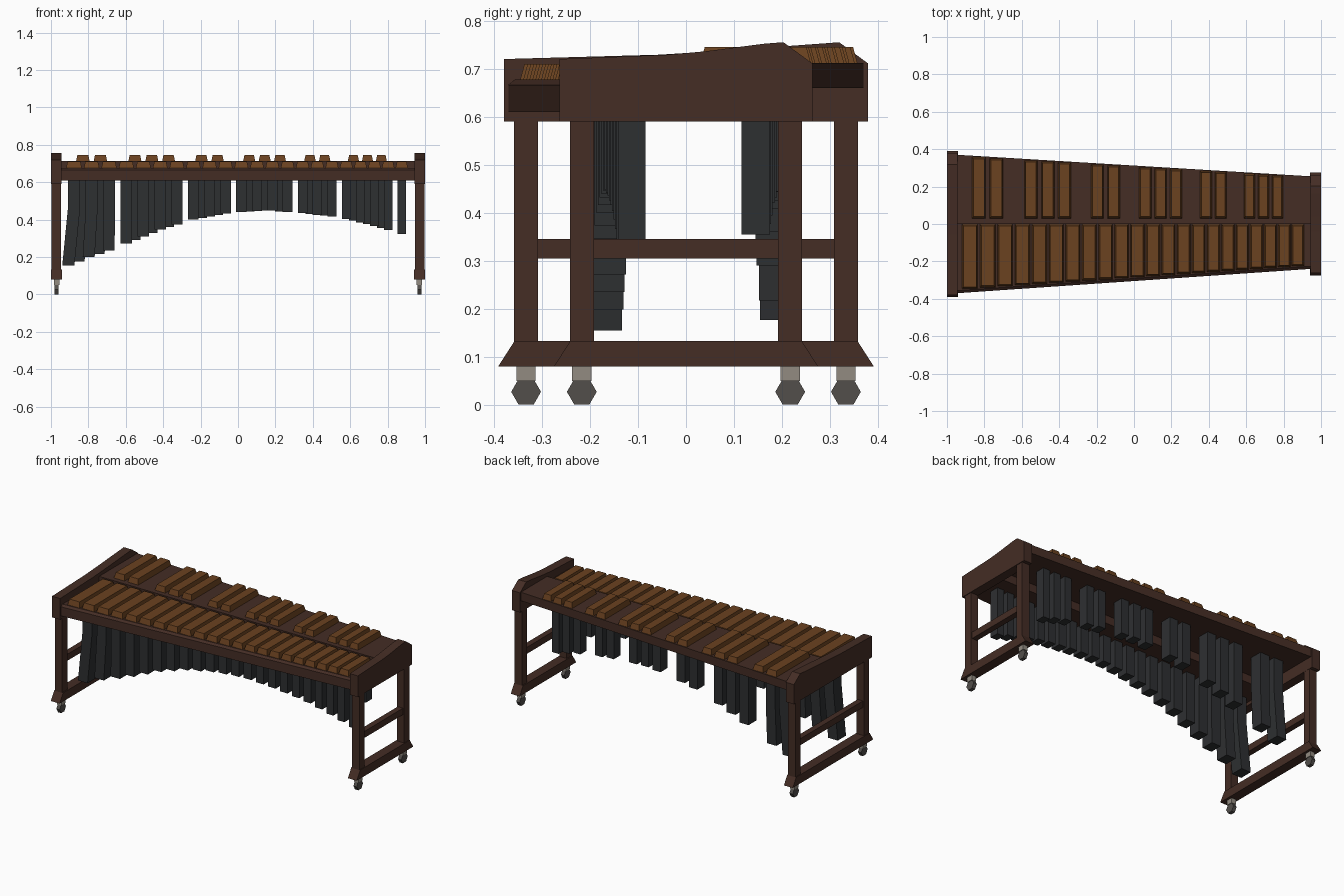
import bpy
import bmesh
import math

if "Cube" in bpy.data.objects:
    bpy.data.objects.remove(bpy.data.objects["Cube"], do_unlink=True)


def material(name, rgb):
    m = bpy.data.materials.new(name)
    m.use_nodes = True
    m.diffuse_color = (*rgb, 1)
    m.node_tree.nodes["Principled BSDF"].inputs["Base Color"].default_value = (*rgb, 1)
    return m


frame = material("dark brown wood", (0.058, 0.026, 0.018))
wood = material("warm bar wood", (0.145, 0.054, 0.014))
pipe = material("charcoal metal", (0.027, 0.029, 0.031))
rubber = material("grey wheel", (0.085, 0.077, 0.07))
steel = material("pale steel", (0.29, 0.26, 0.22))


def loft(bm, rings):
    """Skin a stack of matching rings and cap both ends."""
    rows = [[bm.verts.new(p) for p in ring] for ring in rings]
    n = len(rows[0])
    for a, b in zip(rows, rows[1:]):
        for i in range(n):
            j = (i + 1) % n
            bm.faces.new((a[i], a[j], b[j], b[i]))
    bm.faces.new(rows[0][::-1])
    bm.faces.new(rows[-1])


def finish(name, bm, mat):
    bmesh.ops.recalc_face_normals(bm, faces=bm.faces)
    mesh = bpy.data.meshes.new(name)
    bm.to_mesh(mesh)
    bm.free()
    mesh.materials.append(mat)
    ob = bpy.data.objects.new(name, mesh)
    bpy.context.collection.objects.link(ob)
    return ob


def rect(x0, x1, y0, y1, z):
    return [(x0, y0, z), (x1, y0, z), (x1, y1, z), (x0, y1, z)]


def box(name, x, y, z, mat):
    bm = bmesh.new()
    loft(bm, [rect(*x, *y, h) for h in z])
    return finish(name, bm, mat)


def prism(name, profile, x0, x1, mat):
    """Extrude a (y, z) outline along x."""
    bm = bmesh.new()
    loft(bm, [[(x, y, z) for y, z in profile] for x in (x0, x1)])
    return finish(name, bm, mat)


def lerp(a, b, t):
    return a + (b - a) * t


def front_edge(x):
    return lerp(-0.37, -0.24, (x + 0.945) / 1.89)


def back_edge(x):
    return lerp(0.37, 0.255, (x + 0.945) / 1.89)


# End frames: panel, legs, stretcher, foot and castors
for side, label, leg, out in ((-1, "right", 0.333, 0.379), (1, "left", 0.217, 0.263)):
    inner, outer = sorted((side * 0.945, side * 1.0))
    panel = [(-out, 0.59), (out, 0.59), (out, 0.711), (out - 0.06, 0.755),
             (out - 0.1, 0.752), (out * 0.15, 0.736), (-out * 0.15, 0.729), (-out, 0.72)]
    prism(label + "_end_panel", panel, inner, outer, frame)
    foot = leg + 0.024
    prism(label + "_foot", [(-foot - 0.034, 0.08), (foot + 0.034, 0.08),
                            (foot, 0.133), (-foot, 0.133)],
          *sorted((side * 0.94, side * 1.0)), frame)
    xs = sorted((side * 0.946, side * 0.996))
    mid = side * 0.97
    box(label + "_stretcher", (mid - 0.018, mid + 0.018), (-leg, leg), (0.305, 0.345), frame)
    for s, place in ((-1, "front"), (1, "back")):
        y = s * leg
        tag = label + "_" + place
        box(tag + "_leg", xs, (y - 0.025, y + 0.025), (0.125, 0.6), frame)
        box(tag + "_castor_mount", (mid - 0.015, mid + 0.015),
            (y - 0.02, y + 0.02), (0.05, 0.085), steel)
        wheel = [(y + 0.031 * math.cos(k * math.pi / 3),
                  0.027 + 0.031 * math.sin(k * math.pi / 3)) for k in range(6)]
        prism(tag + "_wheel", wheel, mid - 0.011, mid + 0.011, rubber)

# Tapered decks, the back one raised, the front one with a chamfered edge
bm = bmesh.new()
loft(bm, [[(x, front_edge(x), 0.61), (x, 0, 0.61), (x, 0, 0.677),
           (x, front_edge(x) + 0.014, 0.677), (x, front_edge(x), 0.666)]
          for x in (-0.95, 0.95)])
finish("front_deck", bm, frame)
bm = bmesh.new()
loft(bm, [[(x, 0, 0.66), (x, back_edge(x), 0.66), (x, back_edge(x), 0.712), (x, 0, 0.712)]
          for x in (-0.95, 0.95)])
finish("back_deck", bm, frame)


# Spacing and widths shrink towards the high notes
def note_x(i):
    return -0.877 + 0.095 * i - 0.00055 * i * i


naturals = [note_x(i) for i in range(22)]
sharps = [note_x(i + 0.5) for i in range(21) if i % 7 not in (2, 6)]

CURVE = [(-0.92, 0.135), (-0.78, 0.2), (-0.6, 0.27), (-0.42, 0.345), (-0.24, 0.4),
         (-0.05, 0.435), (0.15, 0.45), (0.35, 0.435), (0.55, 0.41), (0.7, 0.375), (0.9, 0.315)]


def pipe_bottom(x):
    for (xa, za), (xb, zb) in zip(CURVE, CURVE[1:]):
        if x <= xb:
            return lerp(za, zb, (x - xa) / (xb - xa))
    return CURVE[-1][1]


def build_row(label, xs, span, width, z_bar, pipe_top):
    bars, pipes = bmesh.new(), bmesh.new()
    for x in xs:
        t = (x + 0.877) / 1.75
        y0, y1 = span(x)
        w = lerp(width, width * 0.79, t) / 2
        # Sound bar with bevelled sides
        loft(bars, [rect(x - w, x + w, y0, y1, z_bar),
                    rect(x - w + 0.007, x + w - 0.007, y0 + 0.009, y1 - 0.009, z_bar + 0.033)])
        # Resonator pipe, the lowest ones curving outwards
        y = (y0 + y1) / 2
        hx, hy = lerp(0.0325, 0.0225, t), lerp(0.04, 0.029, t)
        bend = max(0, 0.03 * (1 - (x + 0.877) / 0.2))
        low = pipe_bottom(x)
        rings = []
        for z in (pipe_top, 0.46, 0.36, 0.27, low) if bend else (pipe_top, low):
            dx = -bend * min(1, max(0, (0.46 - z) / (0.46 - low)))
            rings.append(rect(x - hx + dx, x + hx + dx, y - hy, y + hy, z))
        loft(pipes, rings)
    finish(label + "_bars", bars, wood)
    finish(label + "_resonators", pipes, pipe)


build_row("natural", naturals, lambda x: (front_edge(x) + 0.02, -0.001), 0.083, 0.677, 0.62)
build_row("sharp", sharps, lambda x: (0.03, back_edge(x) - 0.006), 0.073, 0.712, 0.67)
